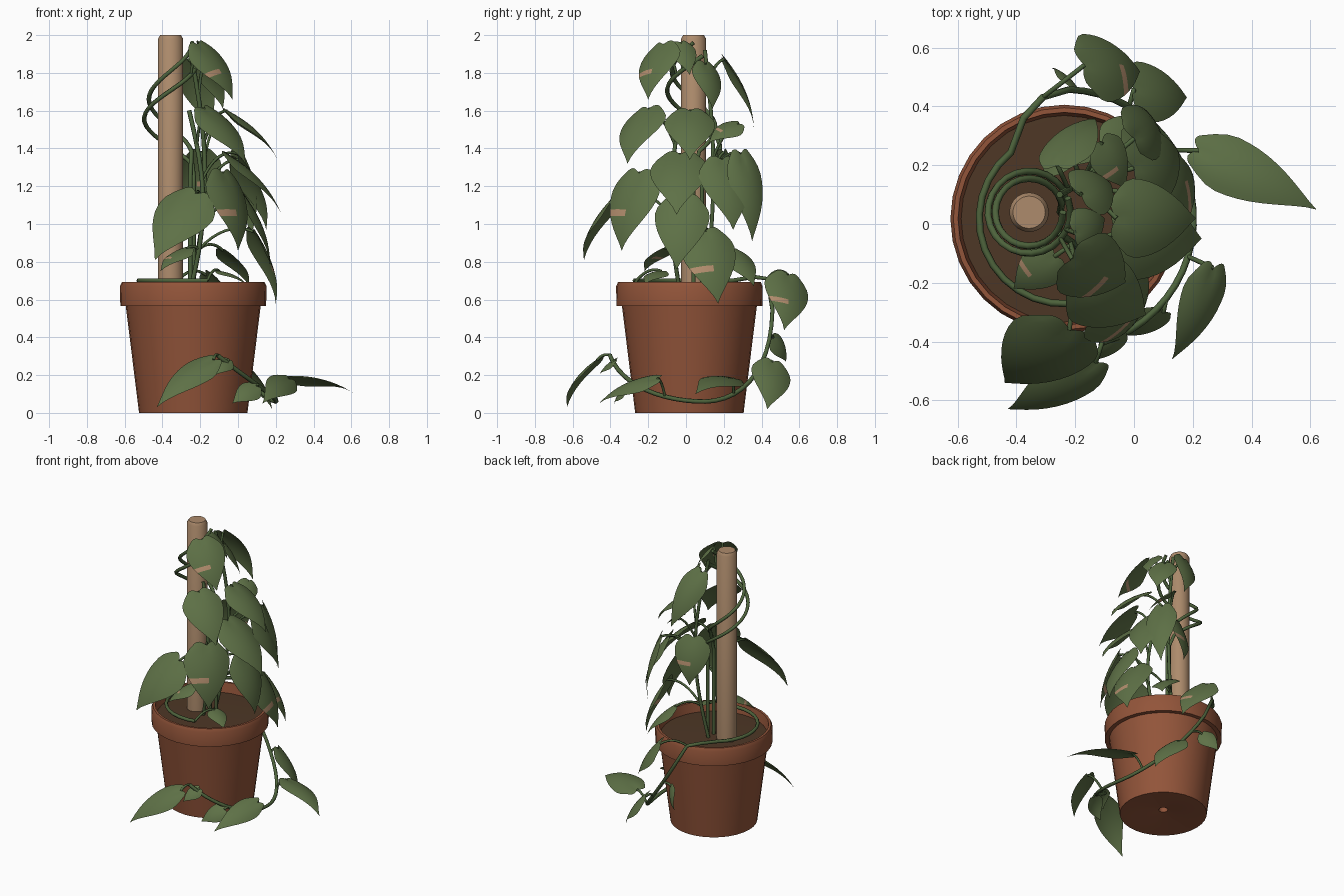
import bpy, bmesh, math
from mathutils import Vector as V

if "Cube" in bpy.data.objects:
    bpy.data.objects.remove(bpy.data.objects["Cube"])


def material(name, rgb):
    m = bpy.data.materials.new(name)
    m.diffuse_color = (*rgb, 1)
    m.use_nodes = True
    m.node_tree.nodes["Principled BSDF"].inputs["Base Color"].default_value = m.diffuse_color
    return m


TERRA = material("terracotta", (0.29, 0.09, 0.042))
SOIL = material("dark soil", (0.075, 0.038, 0.019))
WOOD = material("pale wood", (0.42, 0.26, 0.15))
LEAF = material("leaf green", (0.112, 0.165, 0.062))
STEM = material("stem green", (0.075, 0.125, 0.045))
DRY = material("dry leaf patch", (0.45, 0.27, 0.155))


def select_only(ob):
    bpy.context.collection.objects.link(ob)
    bpy.ops.object.select_all(action='DESELECT')
    ob.select_set(True)
    bpy.context.view_layer.objects.active = ob


def make_object(name, bm, mats, angle):
    me = bpy.data.meshes.new(name)
    bm.to_mesh(me)
    bm.free()
    for m in mats:
        me.materials.append(m)
    select_only(bpy.data.objects.new(name, me))
    bpy.ops.object.shade_smooth_by_angle(angle=math.radians(angle))


def lathe(name, profile, centre, mat):
    bm = bmesh.new()
    vs = [bm.verts.new((centre.x + r, centre.y, z)) for r, z in profile]
    es = [bm.edges.new(p) for p in zip(vs, vs[1:])]
    bmesh.ops.spin(bm, geom=vs + es, cent=centre, axis=(0, 0, 1),
                   angle=2 * math.pi, steps=32, use_merge=True)
    bmesh.ops.remove_doubles(bm, verts=bm.verts, dist=1e-4)
    bmesh.ops.recalc_face_normals(bm, faces=bm.faces)
    make_object(name, bm, [mat], 50)


# pot with drain hole, soil and climbing pole
POT, POLE = V((-0.237, 0.018, 0)), V((-0.357, 0.04, 0))
lathe("pot", [(0, 0.07), (0.03, 0.07), (0.03, 0.03), (0.265, 0), (0.287, 0), (0.357, 0.565),
              (0.386, 0.565), (0.388, 0.67), (0.378, 0.692), (0.362, 0.692), (0.345, 0.58)],
      POT, TERRA)
lathe("soil", [(0, 0.635), (0.352, 0.622)], POT, SOIL)
lathe("pole", [(0, 0.6), (0.067, 0.6), (0.067, 1.98), (0.055, 2), (0, 2)], POLE, WOOD)


def around(centre, radius, degrees, z):
    a = math.radians(degrees)
    return centre + V((radius * math.cos(a), radius * math.sin(a), z))


def tubes(name, paths, radius):
    cu = bpy.data.curves.new(name, 'CURVE')
    cu.dimensions = '3D'
    cu.bevel_depth = radius
    cu.bevel_resolution = 1
    cu.use_fill_caps = True
    for path in paths:
        sp = cu.splines.new('POLY')
        sp.points.add(len(path) - 1)
        for q, co in zip(sp.points, path):
            q.co = (*co, 1)
    cu.materials.append(STEM)
    select_only(bpy.data.objects.new(name, cu))
    bpy.ops.object.convert(target='MESH')


vines = []
# two climbing vines: up beside the pole, then one turn around it
for r, lift, phase in ((0.115, 0, 0), (0.14, -0.07, 20)):
    climber = [around(POLE, r - 0.01, phase, 0.62 + 0.07 * i) for i in range(10)]
    climber += [around(POLE, r, a + phase, 1.36 + lift + a / 600) for a in range(15, 375, 15)]
    vines.append(climber)
# two vines bowing out beside the pole
for angle, top in ((-35, 1.6), (30, 1.92)):
    vines.append([around(POLE, 0.12 + 0.09 * math.sin(math.pi * k / 16), angle,
                         0.62 + (top - 0.62) * k / 16) for k in range(17)])
# trailing vine: round the soil, over the back rim, down and round the pot
trail = [around(POT, 0.29, a, 0.7) for a in range(285, 120, -12)]
trail += [around(POT, 0.37, 112, 0.72), around(POT, 0.42, 100, 0.71)]
for a in range(88, -80, -7):
    u = (a - 10) / 75
    trail.append(around(POT, 0.44, a, 0.06 + (0.45 if a > 10 else 0.2) * u * u))
vines.append(trail)
tubes("vines", vines, 0.012)
vine_points = [p for v in vines for p in v]

ROWS, COLS = 12, 10


def half_width(t):
    if t < 0.25:
        return 0.5 + 0.5 * math.sin(math.pi * t / 0.5)
    return max(0.005, math.cos(math.pi / 2 * (t - 0.25) / 0.75) ** 1.2)


def leaf(bm, base, tip, ratio, patched):
    axis = tip - base
    length = axis.length
    width = ratio * length
    axis.normalize()
    # blades turn to the light at +x, and outward to the front and back
    mid = (base + tip) / 2
    flat = 2 * axis.xy.length ** 4
    n = V((max(-0.2, min(1, 1 + 6 * mid.x)), 2 * mid.y, 0.35 + flat))
    if mid.z < 0.7 and mid.y > 0:
        n.x, n.y = 1, mid.y
    n = (n - axis * n.dot(axis)).normalized()
    side = axis.cross(n)
    rows = []
    for i in range(ROWS + 1):
        t = i / ROWS
        w = half_width(t)
        row = []
        for j in range(COLS + 1):
            v = 2 * j / COLS - 1
            lobe = 0.06 * math.sin(math.pi * abs(v) * 0.8) * (1 - t) ** 4
            dome = 0.36 * t * (1 - t) * length - 0.13 * width * (v * w) ** 2
            row.append(bm.verts.new(base + axis * length * (t - lobe)
                                    + side * v * w * width / 2 + n * dome))
        rows.append(row)
    for i in range(ROWS):
        for j in range(COLS):
            f = bm.faces.new((rows[i][j], rows[i][j + 1], rows[i + 1][j + 1], rows[i + 1][j]))
            # dry patch: a strip across one half of the blade
            f.material_index = int(patched and i == 6 and j >= COLS / 2)


# leaf base x, y, z then tip x, y, z
broad = [
    (-0.2, -0.03, 1.96, -0.1, 0.02, 1.79), (-0.18, 0.1, 1.85, -0.08, 0.14, 1.61),
    (-0.18, -0.2, 1.61, 0.04, -0.31, 1.32), (-0.06, 0.02, 1.6, 0.21, 0.02, 1.34),
    (-0.06, -0.03, 1.37, 0.23, -0.05, 1.05), (0, 0.19, 1.34, 0.15, 0.25, 0.97),
    (0.04, -0.01, 1.14, 0.17, -0.05, 0.76), (-0.22, -0.36, 1.16, -0.44, -0.54, 0.81),
    (-0.08, 0.24, 0.86, 0.06, 0.36, 0.67), (0, 0.46, 0.27, 0.18, 0.43, 0.02),
    (-0.2, 0.46, 0.4, -0.28, 0.53, 0.27), (-0.1, -0.13, 0.75, 0.04, -0.22, 0.68),
    (0.1, -0.3, 0.14, -0.03, -0.38, 0.05), (-0.05, -0.37, 0.28, -0.12, -0.46, 0.2)]
spotted = [
    (-0.21, -0.12, 1.95, -0.03, -0.2, 1.66), (0.08, 0.1, 0.96, 0.2, 0.17, 0.58),
    (-0.08, -0.25, 1.27, 0, -0.34, 0.86), (-0.27, -0.11, 0.87, -0.41, -0.22, 0.75),
    (-0.17, 0.54, 0.73, 0.02, 0.52, 0.44), (-0.11, 0.28, 1.53, -0.03, 0.12, 1.43),
    (-0.2, 0.2, 1.38, -0.21, 0.26, 1.06)]
narrow = [
    (-0.26, 0.2, 1.87, -0.13, 0.36, 1.5), (0, 0.29, 1.37, 0.06, 0.35, 0.91),
    (0.22, 0.25, 0.18, 0.62, 0.05, 0.1), (0.27, -0.15, 0.18, 0.13, -0.46, 0.05),
    (-0.13, -0.47, 0.28, -0.43, -0.63, 0.03)]

stalks = []
for name, group, ratio in (("broad_leaves", broad, 0.72), ("spotted_leaves", spotted, 0.74),
                           ("narrow_leaves", narrow, 0.45)):
    bm = bmesh.new()
    for row in group:
        base, tip = V(row[:3]), V(row[3:])
        leaf(bm, base, tip, ratio, group is spotted)
        # stalk arching from the nearest vine to the leaf base
        low = base - V((0, 0, 0.14 if base.z > 0.9 else 0.03))
        s = min(vine_points, key=lambda p: (p - low).length)
        mid = (s + base) / 2 + V((0, 0, 0.35 * (base - s).length))
        stalks.append([s * (1 - k) ** 2 + mid * 2 * k * (1 - k) + base * k * k
                       for k in (i / 8 for i in range(9))])
    make_object(name, bm, [LEAF, DRY], 60)
tubes("leaf_stalks", stalks, 0.008)
